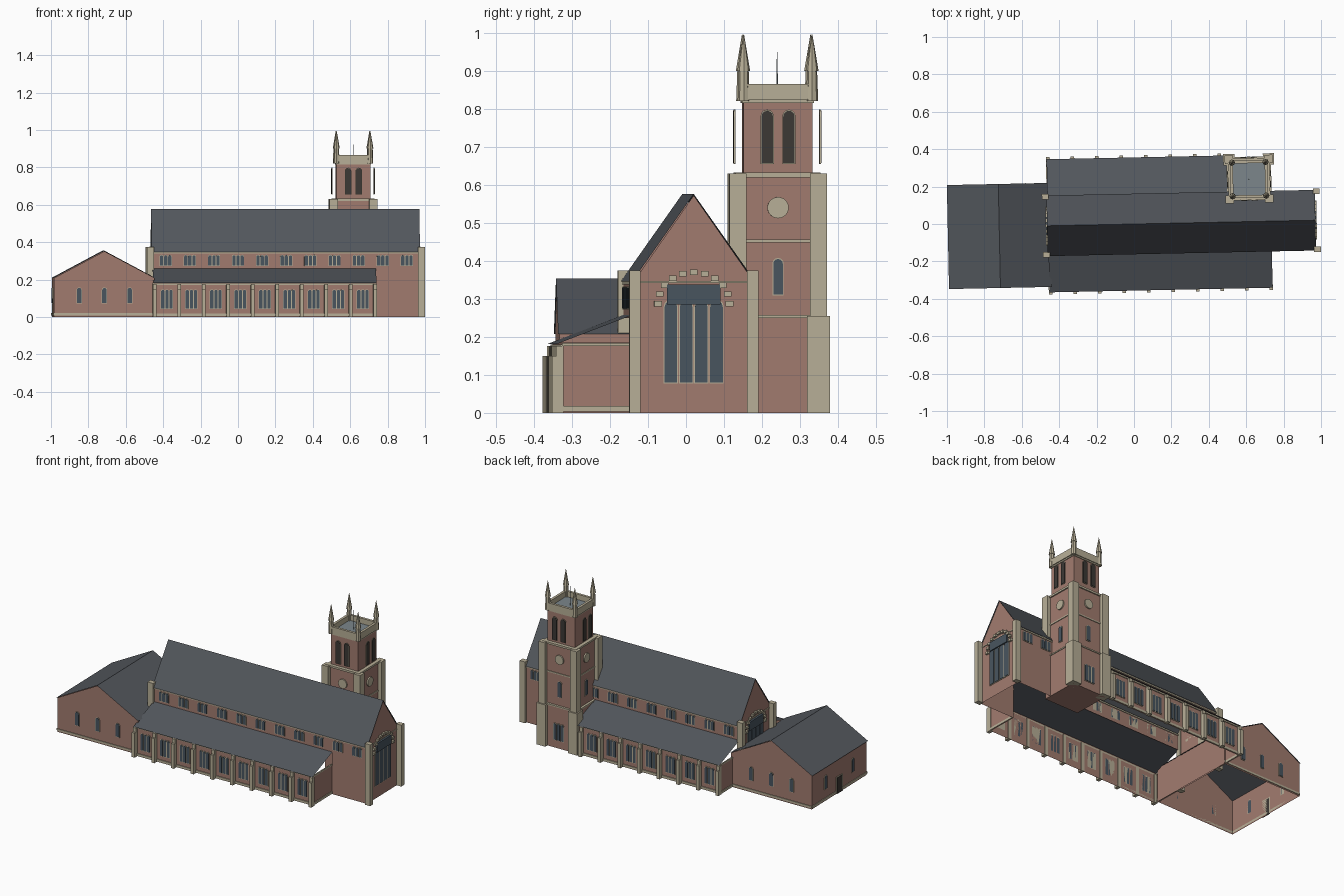
import bpy, bmesh, math
from mathutils import Matrix, Vector

if "Cube" in bpy.data.objects:
    bpy.data.objects.remove(bpy.data.objects["Cube"])

COL = dict(brick=(0.36, 0.2, 0.16), stone=(0.48, 0.43, 0.31), slate=(0.085, 0.094, 0.107),
           glass=(0.065, 0.09, 0.115), louvre=(0.045, 0.04, 0.035), lead=(0.2, 0.24, 0.26))
MATS = {}
for k, c in COL.items():
    MATS[k] = bpy.data.materials.new(k)
    MATS[k].diffuse_color = (*c, 1)
PARTS = {}
TURN = math.radians(1.2)          # whole church sits slightly askew


def part(name, mat):
    if name not in PARTS:
        PARTS[name] = (bmesh.new(), mat)
    return PARTS[name][0]


def poly(bm, *pts):
    return bm.faces.new([bm.verts.new(p) for p in pts])


def box(bm, x0, x1, y0, y1, z0, z1, m=Matrix()):
    t = m @ Matrix.Translation(((x0+x1)/2, (y0+y1)/2, (z0+z1)/2)) @ Matrix.Diagonal((x1-x0, y1-y0, z1-z0, 1))
    bmesh.ops.create_cube(bm, size=1, matrix=t)


def wall(bm, m, u0, u1, z0, z1):
    poly(bm, *[m @ Vector(p) for p in ((u0, 0, z0), (u1, 0, z0), (u1, 0, z1), (u0, 0, z1))])


def facing(x, y, deg):
    """Wall frame: u runs along the wall, -y points outward (0 = south, 90 = east)."""
    return Matrix.Translation((x, y, 0)) @ Matrix.Rotation(math.radians(deg), 4, 'Z')


def arch(bm, m, u, w, z0, z1, d):
    """Round-headed panel standing d proud of the wall."""
    r = w/2
    pts = [(u-r, z0), (u+r, z0)] + [(u+r*math.cos(a), z1-r+r*math.sin(a))
                                   for a in [math.pi*i/6 for i in range(7)]]
    f = poly(bm, *[m @ Vector((p, 0, z)) for p, z in pts])
    ext = bmesh.ops.extrude_face_region(bm, geom=[f])
    off = m.to_3x3() @ Vector((0, -d, 0))
    bmesh.ops.translate(bm, vec=off, verts=[v for v in ext['geom'] if isinstance(v, bmesh.types.BMVert)])


def lancets(name, m, u, n, step, w, z0, z1, mat='glass'):
    for i in range(n):
        c = u + (i-(n-1)/2)*step
        arch(part(name + '_surrounds', 'stone'), m, c, w+0.005, z0-0.003, z1+0.003, 0.003)
        arch(part(name, mat), m, c, w, z0, z1, 0.005)


# nave: gables, chancel walls, clerestory over the open arcade, steep roof
HW, W, E, AE = 0.155, -0.46, 0.965, 0.73
nave = part('nave_walls', 'brick')
for x in (W, E):
    poly(nave, (x, -HW, 0), (x, HW, 0), (x, HW, 0.35), (x, 0, 0.572), (x, -HW, 0.35))
for s, deg in ((-1, 0), (1, 180)):
    m = facing(0, s*HW, deg)
    k = -s
    wall(nave, m, *sorted((k*W, k*AE)), 0.25, 0.35)
    wall(nave, m, *sorted((k*AE, k*E)), 0, 0.35)
    poly(part('nave_roof', 'slate'), (W-0.005, s*0.162, 0.346), (E+0.005, s*0.162, 0.346),
         (E+0.005, 0, 0.576), (W-0.005, 0, 0.576))
    box(part('nave_cornice', 'stone'), W, E, s*HW-0.004, s*HW+0.004, 0.338, 0.347)
    for i in range(11):
        u = k*(-0.39+0.129*i)
        lancets('clerestory_windows', m, u, 3, 0.022, 0.017, 0.275, 0.33)
    for x0, x1 in ((-0.49, -0.453), (0.96, 0.996)):
        box(part('nave_corner_posts', 'stone'), x0, x1, s*HW-0.015, s*HW+0.015, 0, 0.375)

# great end windows with stepped stone arch
for x, deg in ((E, 90), (W, 270)):
    m = facing(x, 0, deg)
    lancets('end_windows', m, 0, 4, 0.04, 0.033, 0.08, 0.295)
    box(part('end_window_head', 'glass'), -0.07, 0.07, -0.012, 0, 0.285, 0.338, m)
    box(part('gable_bands', 'stone'), -0.14, 0.14, -0.004, 0, 0.342, 0.347, m)
    for i in range(11):
        a = math.pi*i/10
        u, z = 0.094*math.cos(a), 0.287+0.083*math.sin(a)
        box(part('end_window_arch', 'stone'), u-0.01, u+0.01, -0.012, 0, z-0.007, z+0.007, m)

# side aisles: low walls, lean-to roofs, buttressed bays
BAY, AW = 0.131, 0.342
for s, deg, x1, n in ((-1, 0, AE, 9), (1, 180, 0.53, 7)):
    m = facing(0, s*AW, deg)
    k = -s
    bm = part('aisle_walls', 'brick')
    wall(bm, m, *sorted((k*W, k*x1)), 0, 0.185)
    ya, yb = sorted((s*AW, s*HW))
    for x in (W, x1):
        wall(bm, facing(x, 0, 90), ya, yb, 0, 0.185)
        for z0, z1 in ((0.004, 0.018), (0.176, 0.184)):
            box(part('aisle_bands', 'stone'), x-0.004, x+0.004, ya, yb, z0, z1)
    poly(part('aisle_roofs', 'slate'), (W, s*0.356, 0.181), (x1+0.004, s*0.356, 0.181),
         (x1+0.004, s*HW, 0.258), (W, s*HW, 0.258))
    for z0, z1 in ((0.004, 0.018), (0.172, 0.18)):
        u0, u1 = sorted((k*W, k*x1))
        box(part('aisle_bands', 'stone'), u0, u1, -0.005, 0, z0, z1, m)
    for i in range(n+1):
        u = k*(-0.453+BAY*i)
        bt = part('aisle_buttresses', 'stone')
        box(bt, u-0.01, u+0.01, -0.014, 0.004, 0, 0.176, m)
        box(bt, u-0.01, u+0.01, -0.026, -0.01, 0, 0.15, m)
        if i < n:
            lancets('aisle_windows', m, u+k*BAY/2, 3, 0.022, 0.017, 0.045, 0.145)

# west hall with cross gable roof
hx0, hx1, hy0, hy1, hc = -0.99, -0.452, -0.323, 0.225, -0.721
hall = part('hall_walls', 'brick')
for y in (hy0, hy1):
    poly(hall, (hx0, y, 0), (hx1, y, 0), (hx1, y, 0.208), (hc, y, 0.351), (hx0, y, 0.208))
for x, s in ((hx0, -1), (hx1, 1)):
    poly(hall, (x, hy0, 0), (x, hy1, 0), (x, hy1, 0.208), (x, hy0, 0.208))
    poly(part('hall_roof', 'slate'), (x+s*0.006, hy0-0.004, 0.207), (x+s*0.006, hy1+0.004, 0.207),
         (hc, hy1+0.004, 0.354), (hc, hy0-0.004, 0.354))
yc = (hy0+hy1)/2
for m, h in ((facing(hc, hy0, 0), 0.269), (facing(hc, hy1, 180), 0.269), (facing(hx0, yc, 270), 0.274)):
    box(part('hall_plinth', 'stone'), -h, h, -0.004, 0, 0.008, 0.02, m)
    for u in (-0.135, 0, 0.135):
        if h < 0.27 or u:
            lancets('hall_windows', m, u, 1, 0, 0.024, 0.075, 0.155)
m = facing(hx0, yc, 270)
box(part('hall_door_frame', 'stone'), -0.032, 0.032, -0.003, 0, 0, 0.103, m)
box(part('hall_door', 'louvre'), -0.027, 0.027, -0.005, 0, 0, 0.098, m)

# tower: three stages with corner buttresses
tx, ty = 0.62, 0.227
T = Matrix.Translation((tx, ty, 0))
tw = part('tower_walls', 'brick')
box(tw, -0.115, 0.115, -0.115, 0.115, 0, 0.255, T)
box(tw, -0.105, 0.105, -0.105, 0.105, 0.255, 0.625, T)
box(tw, -0.091, 0.091, -0.091, 0.091, 0.625, 0.825, T)
for h, z0, z1 in ((0.119, 0.25, 0.258), (0.109, 0.448, 0.456), (0.112, 0.62, 0.632), (0.095, 0.815, 0.823)):
    box(part('tower_bands', 'stone'), -h, h, -h, h, z0, z1, T)
for sx in (-1, 1):
    for sy in (-1, 1):
        c = Matrix.Translation((tx+sx*0.106, ty+sy*0.106, 0))
        bt = part('tower_buttresses', 'stone')
        box(bt, -0.022, 0.022, -0.022, 0.022, 0.25, 0.63, c)
        if sy > 0:
            box(bt, -0.03, 0.03, -0.03, 0.03, 0, 0.255, c)
        # pinnacle: shaft and spire
        p = part('tower_pinnacles', 'stone')
        px, py = tx+sx*0.09, ty+sy*0.09
        for r0, r1, z0, z1 in ((0.016, 0.013, 0.82, 0.905), (0.017, 0.001, 0.9, 0.995)):
            bmesh.ops.create_cone(p, cap_ends=True, segments=8, radius1=r0, radius2=r1, depth=z1-z0,
                                  matrix=Matrix.Translation((px, py, (z0+z1)/2)))
for deg in (0, 90, 180, 270):
    R = T @ Matrix.Rotation(math.radians(deg), 4, 'Z')
    box(part('tower_parapet', 'stone'), -0.1, 0.1, -0.1, -0.085, 0.823, 0.865, R)
    # belfry openings stand just clear of the wall
    lancets('belfry_louvres', R @ Matrix.Translation((0, -0.111, 0)), 0, 2, 0.057, 0.03, 0.658, 0.795, 'louvre')
    mid = R @ Matrix.Translation((0, -0.105, 0))
    lancets('tower_windows', mid, 0, 1, 0, 0.025, 0.312, 0.405)
    bmesh.ops.create_cone(part('tower_discs', 'stone'), cap_ends=True, segments=24, radius1=0.028, radius2=0.028,
                          depth=0.01, matrix=mid @ Matrix.Translation((0, -0.003, 0.54)) @ Matrix.Rotation(math.pi/2, 4, 'X'))
lancets('tower_windows', facing(tx, ty+0.115, 180), 0, 3, 0.024, 0.018, 0.05, 0.15)
box(part('tower_roof', 'lead'), -0.09, 0.09, -0.09, 0.09, 0.823, 0.832, T)
bmesh.ops.create_cone(part('tower_flagpole', 'lead'), cap_ends=True, segments=6, radius1=0.002, radius2=0.001,
                      depth=0.12, matrix=T @ Matrix.Translation((0, 0, 0.89)))

# turn every collected part into an object
for name, (bm, mat) in PARTS.items():
    me = bpy.data.meshes.new(name)
    bm.to_mesh(me)
    bm.free()
    me.materials.append(MATS[mat])
    ob = bpy.data.objects.new(name, me)
    ob.rotation_euler.z = TURN
    bpy.context.collection.objects.link(ob)

for m in bpy.data.materials:
    if m.users and not m.is_grease_pencil:
        m.use_nodes = True
        m.node_tree.nodes["Principled BSDF"].inputs["Base Color"].default_value = m.diffuse_color
